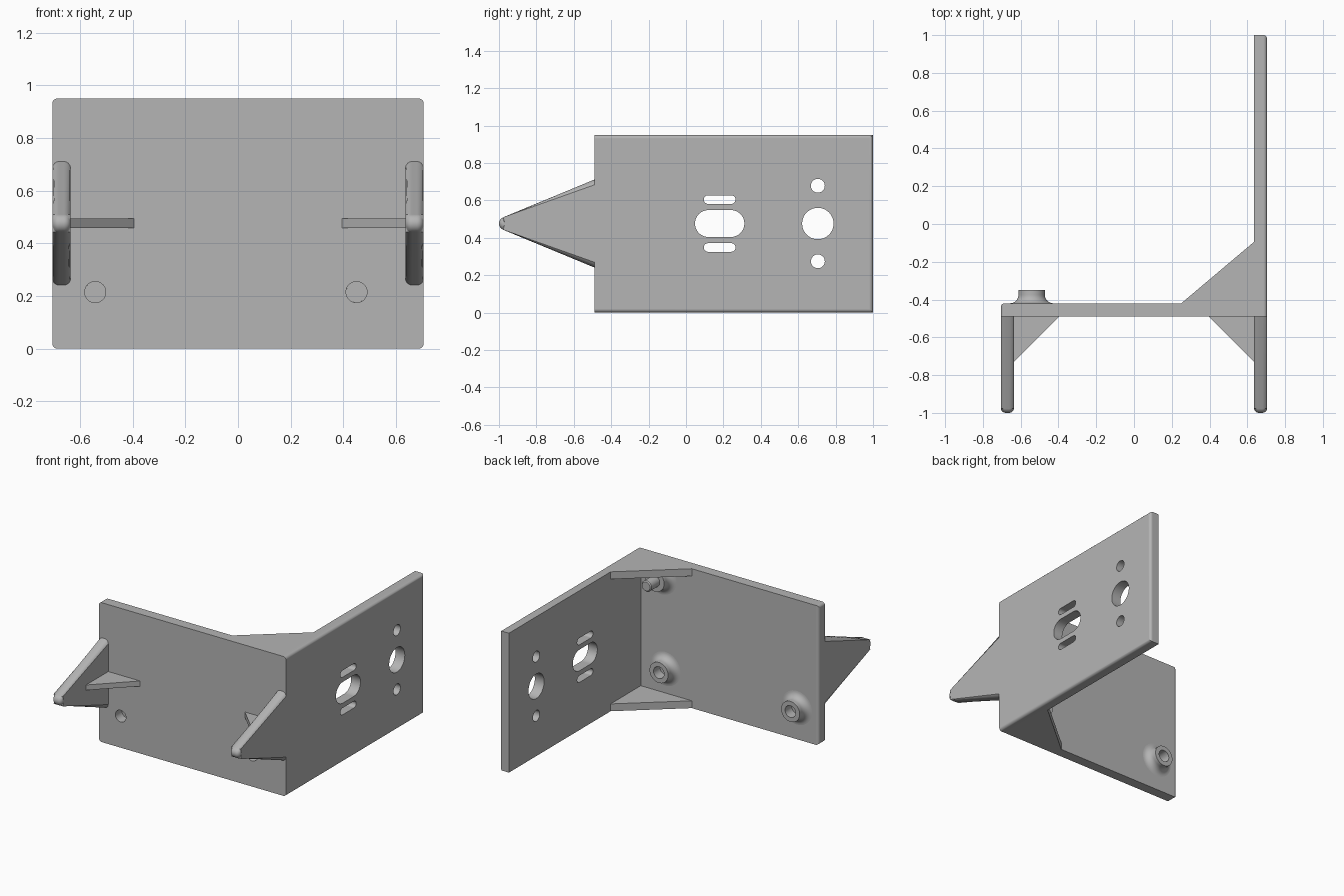
import bpy, bmesh, math
from mathutils import Vector

cube = bpy.data.objects.get("Cube")
if cube:
    bpy.data.objects.remove(cube, do_unlink=True)

grey = bpy.data.materials.new("light_grey")
grey.use_nodes = True
COLOR = (0.46, 0.46, 0.46, 1)
grey.diffuse_color = COLOR
grey.node_tree.nodes["Principled BSDF"].inputs["Base Color"].default_value = COLOR

X0, X1 = 0.635, 0.705              # inner and outer faces of the side walls
FRONT, BACK = -0.49, -0.42         # faces of the mounting plate
TOP = 0.95
MID = 0.476                        # mid height


def to_object(name, bm):
    bmesh.ops.recalc_face_normals(bm, faces=bm.faces)
    mesh = bpy.data.meshes.new(name)
    bm.to_mesh(mesh)
    bm.free()
    mesh.materials.append(grey)
    obj = bpy.data.objects.new(name, mesh)
    bpy.context.collection.objects.link(obj)
    return obj


def prism(name, outline, axis, lo, hi, rule=None, radius=0.02):
    """Extrude a 2D outline along an axis; round the edges picked by rule."""
    place = {"x": lambda a, b, t: (t, a, b),
             "y": lambda a, b, t: (a, t, b),
             "z": lambda a, b, t: (a, b, t)}[axis]
    bm = bmesh.new()
    rings = [[bm.verts.new(place(a, b, t)) for a, b in outline] for t in (lo, hi)]
    n = len(outline)
    for ring in rings:
        bm.faces.new(ring)
    for i in range(n):
        j = (i + 1) % n
        bm.faces.new((rings[0][i], rings[0][j], rings[1][j], rings[1][i]))
    if rule:
        edges = [e for e in bm.edges if rule((e.verts[0].co + e.verts[1].co) / 2)]
        bmesh.ops.bevel(bm, geom=edges, offset=radius, segments=5,
                        profile=0.5, affect='EDGES')
    return to_object(name, bm)


def rect(a0, a1, b0, b1):
    return [(a0, b0), (a1, b0), (a1, b1), (a0, b1)]


def slot(a, b, radius, half=0.0, steps=24):
    """Round hole, or a long slot when half is above zero."""
    pts = []
    for side in (1, -1):
        for i in range(steps + 1 if half else steps):
            t = math.pi * i / steps - side * math.pi / 2
            pts.append((a + side * half + radius * math.cos(t), b + radius * math.sin(t)))
    return pts


def cut(obj, outline, axis, lo, hi):
    cutter = prism("cutter", outline, axis, lo, hi)
    cutter.hide_render = True
    mod = obj.modifiers.new("hole", 'BOOLEAN')
    mod.operation = 'DIFFERENCE'
    mod.solver = 'EXACT'
    mod.object = cutter
    bpy.context.view_layer.objects.active = obj
    bpy.ops.object.modifier_apply(modifier=mod.name)
    bpy.data.objects.remove(cutter, do_unlink=True)


def lathe(name, profile, x, z, steps=40):
    """Turn (radius, y) points around an axis parallel to y."""
    bm = bmesh.new()
    rings = []
    for r, y in profile:
        rings.append([bm.verts.new((x + r * math.cos(2 * math.pi * i / steps), y,
                                    z + r * math.sin(2 * math.pi * i / steps)))
                      for i in range(steps)])
    for lower, upper in zip(rings, rings[1:]):
        for i in range(steps):
            j = (i + 1) % steps
            bm.faces.new((lower[i], lower[j], upper[j], upper[i]))
    if profile[0][0] != profile[-1][0]:
        bm.faces.new(rings[-1])
    return to_object(name, bm)


parts = []

# Mounting plate with two screw holes
plate = prism("mounting_plate", rect(-X1, X0, 0, TOP), "y", FRONT, BACK,
              lambda m: m.x < -X1 + 0.001 and m.y > FRONT + 0.01)
LOW_Z = 0.215
SCREWS = (-0.542, 0.45)
for x in SCREWS:
    cut(plate, slot(x, LOW_Z, 0.04), "y", FRONT - 0.1, BACK + 0.1)
parts.append(plate)

# Long side wall with its openings
wall = prism("side_wall", rect(FRONT, 1, 0, TOP), "x", X0, X1,
             lambda m: m.x > X1 - 0.001 and m.y > FRONT + 0.01)
openings = [slot(0.18, MID, 0.072, 0.06), slot(0.705, MID, 0.084)]
for side in (-1, 1):
    openings.append(slot(0.18, MID + side * 0.128, 0.023, 0.062))
    openings.append(slot(0.705, MID + side * 0.202, 0.037))
for outline in openings:
    cut(wall, outline, "x", X0 - 0.1, X1 + 0.1)
parts.append(wall)

# Pointed front fins with rounded rims, and the webs bracing them
fin_outline = [(FRONT, MID - 0.235), (FRONT, MID + 0.235)]
for i in range(9):
    t = math.radians(112.5 + 135 * i / 8)
    fin_outline.append((-0.964 + 0.036 * math.cos(t), MID + 0.036 * math.sin(t)))
for s, label in ((-1, "right"), (1, "left")):
    lo, hi = sorted((s * X0, s * X1))
    parts.append(prism(label + "_fin", fin_outline, "x", lo, hi,
                       lambda m: m.y < FRONT - 0.001 and min(abs(m.x - lo), abs(m.x - hi)) < 0.001,
                       0.026))
    web = [(s * X0, FRONT), (s * 0.395, FRONT), (s * X0, -0.73)]
    parts.append(prism(label + "_fin_web", web, "z", MID - 0.018, MID + 0.018))

# Corner gussets flush with the top and bottom
for z, label in ((0, "bottom"), (TOP - 0.05, "top")):
    corner = [(X0, BACK), (X0, -0.095), (0.25, BACK)]
    parts.append(prism(label + "_gusset", corner, "z", z, z + 0.05))

# Flared bosses on the back; the upper one carries a pin
flare = []
for i in range(9):
    t = math.pi / 2 * i / 8
    flare.append((0.115 - 0.045 * math.sin(t), BACK + 0.045 * (1 - math.cos(t))))
TIP = -0.35
for x, label in zip(SCREWS, ("right", "left")):
    parts.append(lathe(label + "_boss", flare + [(0.07, TIP), (0.04, TIP), (0.04, BACK)], x, LOW_Z))
parts.append(lathe("pin_boss", flare + [(0.07, TIP), (0.037, TIP), (0.037, -0.262), (0.03, -0.255)],
                   0.48, 0.83))

# Smooth rounded areas while keeping flat faces flat
bpy.ops.object.select_all(action='DESELECT')
for obj in parts:
    obj.select_set(True)
bpy.context.view_layer.objects.active = parts[0]
bpy.ops.object.shade_smooth_by_angle(angle=math.radians(30))
for obj in parts:
    mod = obj.modifiers.new("flat_shading", 'WEIGHTED_NORMAL')
    mod.keep_sharp = True
